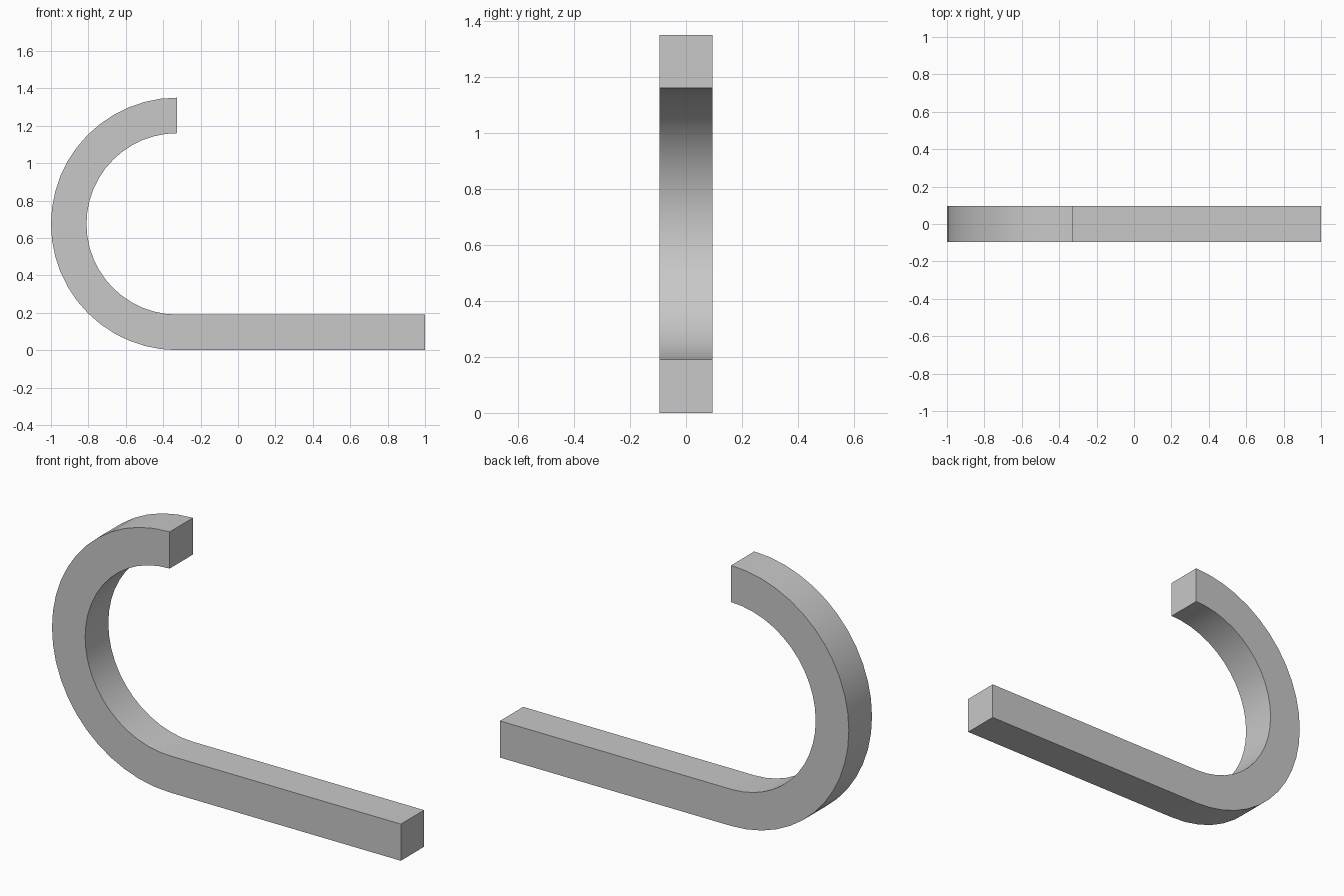
import bpy
import bmesh
from math import sin, cos, pi, radians

cube = bpy.data.objects.get("Cube")
if cube:
    bpy.data.objects.remove(cube, do_unlink=True)

# Main dimensions
OUTER = 0.675
THICK = 0.19
BEND_X = -0.325
END_X = 1.0
STEPS = 24

# Plain grey
grey = bpy.data.materials.new("grey")
grey.use_nodes = True
colour = (0.58, 0.58, 0.58, 1)
grey.diffuse_color = colour
grey.node_tree.nodes["Principled BSDF"].inputs["Base Color"].default_value = colour


def arc(radius):
    """Half circle from the upper tip round to the bottom bar."""
    angles = [pi / 2 + pi * i / STEPS for i in range(STEPS + 1)]
    return [(BEND_X + radius * cos(a), OUTER + radius * sin(a)) for a in angles]


# Side profile: outer and inner edges of the bend, then the straight bar
outer = arc(OUTER) + [(END_X, 0)]
inner = arc(OUTER - THICK) + [(END_X, THICK)]

# Sweep the square section along the profile
bm = bmesh.new()
rings = []
for (ox, oz), (ix, iz) in zip(outer, inner):
    section = [(ox, -1, oz), (ix, -1, iz), (ix, 1, iz), (ox, 1, oz)]
    rings.append([bm.verts.new((x, y * THICK / 2, z)) for x, y, z in section])
for a, b in zip(rings, rings[1:]):
    for i in range(4):
        j = (i + 1) % 4
        bm.faces.new((a[i], a[j], b[j], b[i]))
bm.faces.new(rings[0])
bm.faces.new(rings[-1])
bmesh.ops.recalc_face_normals(bm, faces=bm.faces)

mesh = bpy.data.meshes.new("hook_bar")
bm.to_mesh(mesh)
bm.free()
mesh.materials.append(grey)
hook = bpy.data.objects.new("hook_bar", mesh)
bpy.context.collection.objects.link(hook)

# Smooth bend with crisp square edges
bpy.ops.object.select_all(action='DESELECT')
hook.select_set(True)
bpy.context.view_layer.objects.active = hook
bpy.ops.object.shade_smooth_by_angle(angle=radians(30))
